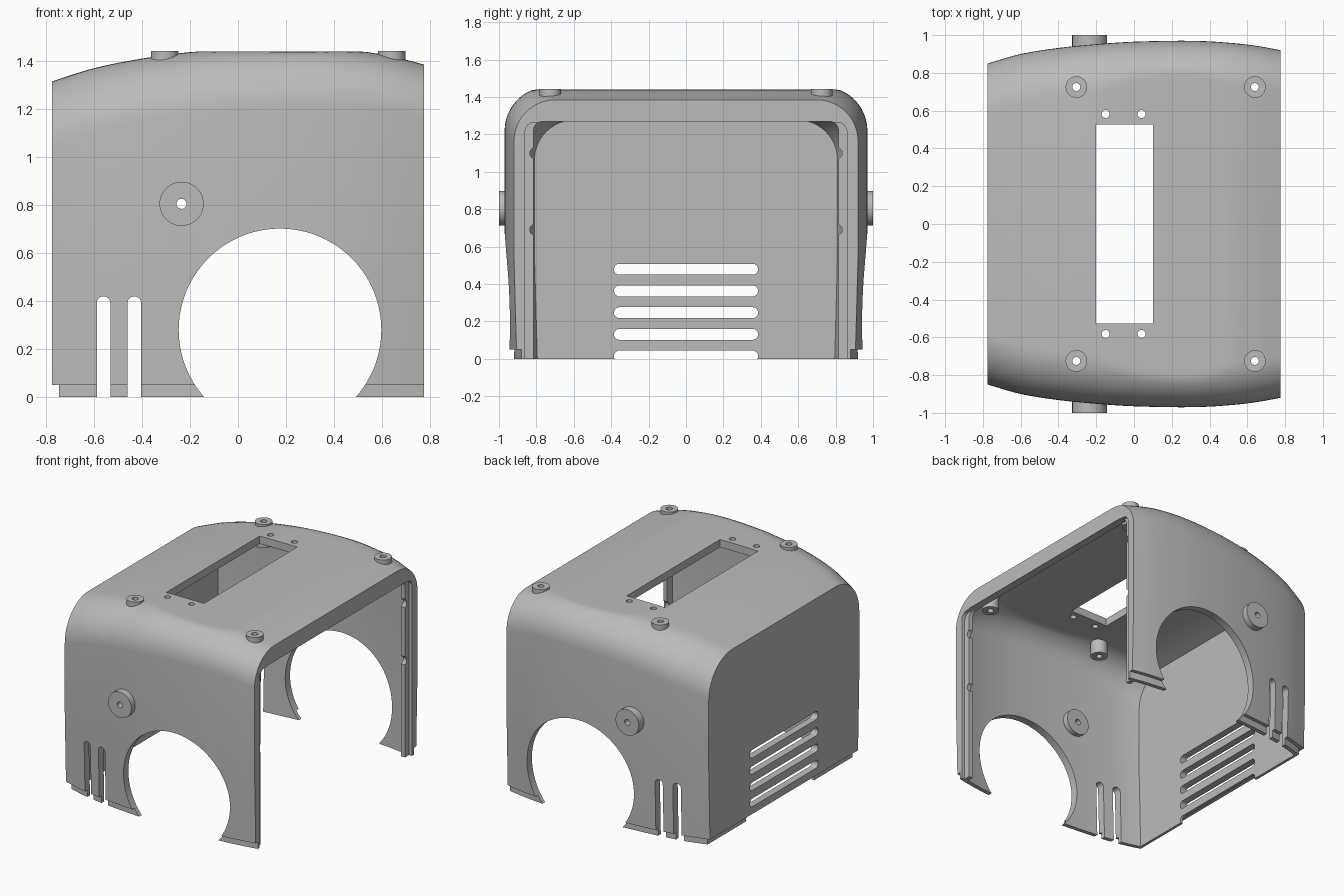
import bpy, bmesh, math

cube = bpy.data.objects.get("Cube")
if cube:
    bpy.data.objects.remove(cube, do_unlink=True)

grey = bpy.data.materials.new("plain grey")
grey.use_nodes = True
grey.diffuse_color = (0.5, 0.5, 0.5, 1)
grey.node_tree.nodes["Principled BSDF"].inputs["Base Color"].default_value = (0.5, 0.5, 0.5, 1)

# Hull stations along the length: x, half width, crown height
STATIONS = [(-0.775, 0.85, 1.315), (-0.6, 0.9, 1.37), (-0.4, 0.932, 1.41),
            (-0.2, 0.952, 1.437), (0, 0.965, 1.451), (0.3, 0.97, 1.455),
            (0.5, 0.96, 1.442), (0.65, 0.943, 1.417), (0.775, 0.92, 1.385)]
WALL = 0.055
FLAT_TOP = 1.44


def hull(x):
    """Half width and crown height at x, eased through the stations."""
    s = STATIONS
    i = max(k for k in range(len(s) - 1) if k == 0 or s[k][0] <= x)
    t = (x - s[i][0]) / (s[i + 1][0] - s[i][0])
    result = []
    for c in (1, 2):
        def slope(k):
            a, b = max(k - 1, 0), min(k + 1, len(s) - 1)
            return (s[b][c] - s[a][c]) / (s[b][0] - s[a][0])
        d = s[i + 1][0] - s[i][0]
        result.append((2*t**3 - 3*t**2 + 1) * s[i][c] + (t**3 - 2*t**2 + t) * d * slope(i)
                      + (3*t**2 - 2*t**3) * s[i + 1][c] + (t**3 - t**2) * d * slope(i + 1))
    return result


def arch(x, inset, base):
    """Arched cross-section with a slight taper near the floor."""
    w, h = hull(x)
    w, h = w - inset, h - inset
    r = 0.245 - 0.03 * x - inset
    half = [(w - 0.015 * (1 - base / 0.55), base), (w, 0.55)]
    for k in range(13):
        a = math.pi / 2 * k / 12
        half.append((w - r + r * math.cos(a), min(h - r + r * math.sin(a), FLAT_TOP - inset)))
    return [(x, y, z) for y, z in half] + [(x, -y, z) for y, z in reversed(half)]


def lip_section(x):
    w = hull(x)[0] - 0.04
    return [(x, w, 0), (x, w, 0.09), (x, -w, 0.09), (x, -w, 0)]


def loft(name, rings):
    bm = bmesh.new()
    rows = [[bm.verts.new(p) for p in ring] for ring in rings]
    n = len(rows[0])
    for a, b in zip(rows, rows[1:]):
        for i in range(n):
            bm.faces.new((a[i], a[(i + 1) % n], b[(i + 1) % n], b[i]))
    bm.faces.new(rows[0])
    bm.faces.new(rows[-1])
    bmesh.ops.remove_doubles(bm, verts=bm.verts, dist=0.0001)
    bmesh.ops.recalc_face_normals(bm, faces=bm.faces)
    mesh = bpy.data.meshes.new(name)
    bm.to_mesh(mesh)
    bm.free()
    mesh.materials.append(grey)
    obj = bpy.data.objects.new(name, mesh)
    bpy.context.collection.objects.link(obj)
    return obj


def prism(name, axis, start, end, cu, cv, hu, hv, r, n=8):
    """Rounded rectangle (or disc) swept along an axis."""
    outline = []
    for q, (su, sv) in enumerate([(1, 1), (-1, 1), (-1, -1), (1, -1)]):
        for k in range(n + 1):
            a = math.pi / 2 * (q + k / n)
            outline.append((cu + su * (hu - r) + r * math.cos(a),
                            cv + sv * (hv - r) + r * math.sin(a)))
    place = {"x": lambda t, u, v: (t, u, v), "y": lambda t, u, v: (u, t, v),
             "z": lambda t, u, v: (u, v, t)}[axis]
    return loft(name, [[place(t, u, v) for u, v in outline] for t in (start, end)])


def disc(name, axis, start, end, cu, cv, r, n=8):
    return prism(name, axis, start, end, cu, cv, r, r, r, n)


def combine(target, tool, operation="DIFFERENCE"):
    mod = target.modifiers.new("combine", "BOOLEAN")
    mod.operation, mod.solver, mod.object = operation, "EXACT", tool
    bpy.context.view_layer.objects.active = target
    bpy.ops.object.modifier_apply(modifier=mod.name)
    bpy.data.objects.remove(tool, do_unlink=True)


def smooth(obj):
    bpy.ops.object.select_all(action="DESELECT")
    obj.select_set(True)
    bpy.context.view_layer.objects.active = obj
    bpy.ops.object.shade_smooth_by_angle(angle=math.radians(30))


def span(a, b, n=32):
    return [a + (b - a) * k / n for k in range(n + 1)]


# Hollow hull with an inset lip along the floor
shell = loft("shell", [arch(x, 0, 0.05) for x in span(-0.775, 0.775)])
combine(shell, loft("lip", [lip_section(x) for x in span(-0.745, 0.774)]), "UNION")
combine(shell, loft("cavity", [arch(x, WALL, -0.1) for x in span(-0.725, 0.72)]))

# Open end with stepped rim and clip notches
combine(shell, prism("opening", "x", 0.65, 0.9, 0, 0.385, 0.815, 0.885, 0.05))
combine(shell, prism("rim_step", "x", 0.75, 0.9, 0, 0.38, 0.86, 0.885, 0.05))
for side in (-1, 1):
    for z in (0.69, 1.1):
        combine(shell, disc("notch", "x", 0.68, 0.9, side * 0.805, z, 0.03))

# Side arches and side slots
combine(shell, disc("wheel_cut", "y", -1.2, 1.2, 0.175, 0.28, 0.422, 20))
for x in (-0.56, -0.432):
    combine(shell, prism("side_slot", "y", -1.2, 1.2, x, 0.16, 0.028, 0.26, 0.028))

# End wall louvres
for k in range(5):
    combine(shell, prism("louvre", "x", -0.9, -0.6, 0, 0.015 + 0.116 * k, 0.385, 0.029, 0.028))

# Roof window and its screw holes
combine(shell, prism("window", "z", 1.2, 1.6, -0.05, 0, 0.15, 0.527, 0.001, 1))
for side in (-1, 1):
    for x in (-0.15, 0.04):
        combine(shell, disc("screw_hole", "z", 1.2, 1.6, x, side * 0.582, 0.021, 5))


def boss(name, axis, start, end, cu, cv, r, bore):
    """Tube through the wall; the wall is opened behind its bore."""
    combine(shell, disc("clearance", axis, start - 0.02, end + 0.02, cu, cv, bore * 1.4))
    tube = disc(name, axis, start, end, cu, cv, r, 10)
    combine(tube, disc("bore", axis, start - 0.1, end + 0.1, cu, cv, bore, 5))
    smooth(tube)


# Roof posts and side bosses
for side, label in ((-1, "right"), (1, "left")):
    for x, where in ((-0.305, "rear"), (0.64, "front")):
        boss(f"roof_post_{where}_{label}", "z", 1.275, 1.442, x, side * 0.725, 0.057, 0.021)
    inner, outer = sorted((side * 0.86, side * 1.0))
    boss(f"side_boss_{label}", "y", inner, outer, -0.235, 0.805, 0.092, 0.021)

smooth(shell)
